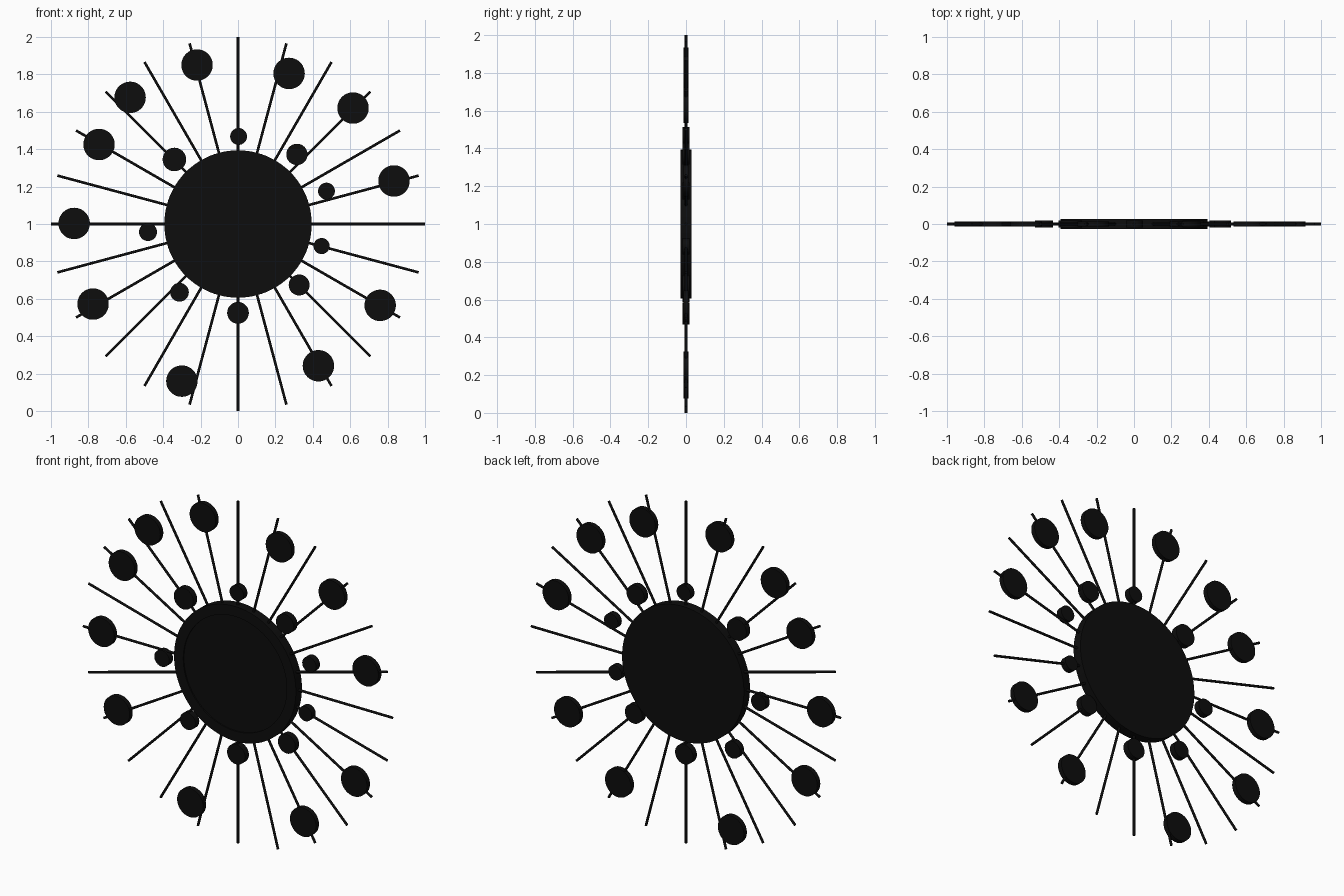
import bpy, bmesh, math
from mathutils import Matrix

if "Cube" in bpy.data.objects:
    bpy.data.objects.remove(bpy.data.objects["Cube"])

black = bpy.data.materials.new("black")
black.diffuse_color = (0.004, 0.004, 0.004, 1)
black.use_nodes = True
black.node_tree.nodes["Principled BSDF"].inputs["Base Color"].default_value = black.diffuse_color


def finish(obj, name):
    obj.name = name
    obj.data.materials.append(black)
    bpy.ops.object.shade_smooth_by_angle(angle=math.radians(35))
    return obj


def disc(name, x, z, radius, depth, sides=48):
    """Flat round plate facing the front."""
    bpy.ops.mesh.primitive_cylinder_add(vertices=sides, radius=radius, depth=depth,
                                        location=(x, 0, z), rotation=(math.pi / 2, 0, 0))
    return finish(bpy.context.object, name)


# Central dial: turned profile (radius, y) with a shallow recessed face
profile = [(0, -0.020), (0.335, -0.020), (0.335, -0.028), (0.394, -0.028),
           (0.394, 0.028), (0, 0.028)]
bm = bmesh.new()
verts = [bm.verts.new((r, y, 0)) for r, y in profile]
edges = [bm.edges.new(pair) for pair in zip(verts, verts[1:])]
bmesh.ops.spin(bm, geom=verts + edges, cent=(0, 0, 0), axis=(0, 1, 0),
               angle=math.tau, steps=96)
bmesh.ops.remove_doubles(bm, verts=bm.verts, dist=1e-5)
bmesh.ops.recalc_face_normals(bm, faces=bm.faces)
mesh = bpy.data.meshes.new("dial")
bm.to_mesh(mesh)
bm.free()
dial = bpy.data.objects.new("dial", mesh)
dial.location = (0, 0, 1)
bpy.context.collection.objects.link(dial)
bpy.ops.object.select_all(action='DESELECT')
dial.select_set(True)
bpy.context.view_layer.objects.active = dial
finish(dial, "dial")

# Rods: twelve full diameters give 24 rays
for i in range(12):
    bpy.ops.mesh.primitive_cylinder_add(vertices=16, radius=0.007, depth=2.0,
                                        location=(0, 0, 1),
                                        rotation=(0, math.radians(15 * i), 0))
    finish(bpy.context.object, f"rod_{i + 1}")

# Large outer discs
outer = [(-0.219, 1.85), (0.273, 1.805), (0.615, 1.62), (0.834, 1.23),
         (0.76, 0.565), (0.43, 0.242), (-0.30, 0.16), (-0.775, 0.572),
         (-0.876, 1.003), (-0.743, 1.425), (-0.577, 1.677)]
for i, (x, z) in enumerate(outer):
    disc(f"outer_disc_{i + 1}", x, z, 0.084, 0.028)

# Small inner discs of varied size
inner = [(0.003, 1.468, 0.045), (0.315, 1.372, 0.057), (0.473, 1.176, 0.045),
         (0.447, 0.882, 0.043), (0.327, 0.674, 0.056), (0.0, 0.525, 0.058),
         (-0.313, 0.635, 0.050), (-0.481, 0.957, 0.048), (-0.34, 1.345, 0.063)]
for i, (x, z, r) in enumerate(inner):
    disc(f"inner_disc_{i + 1}", x, z, r, 0.036, 32)
